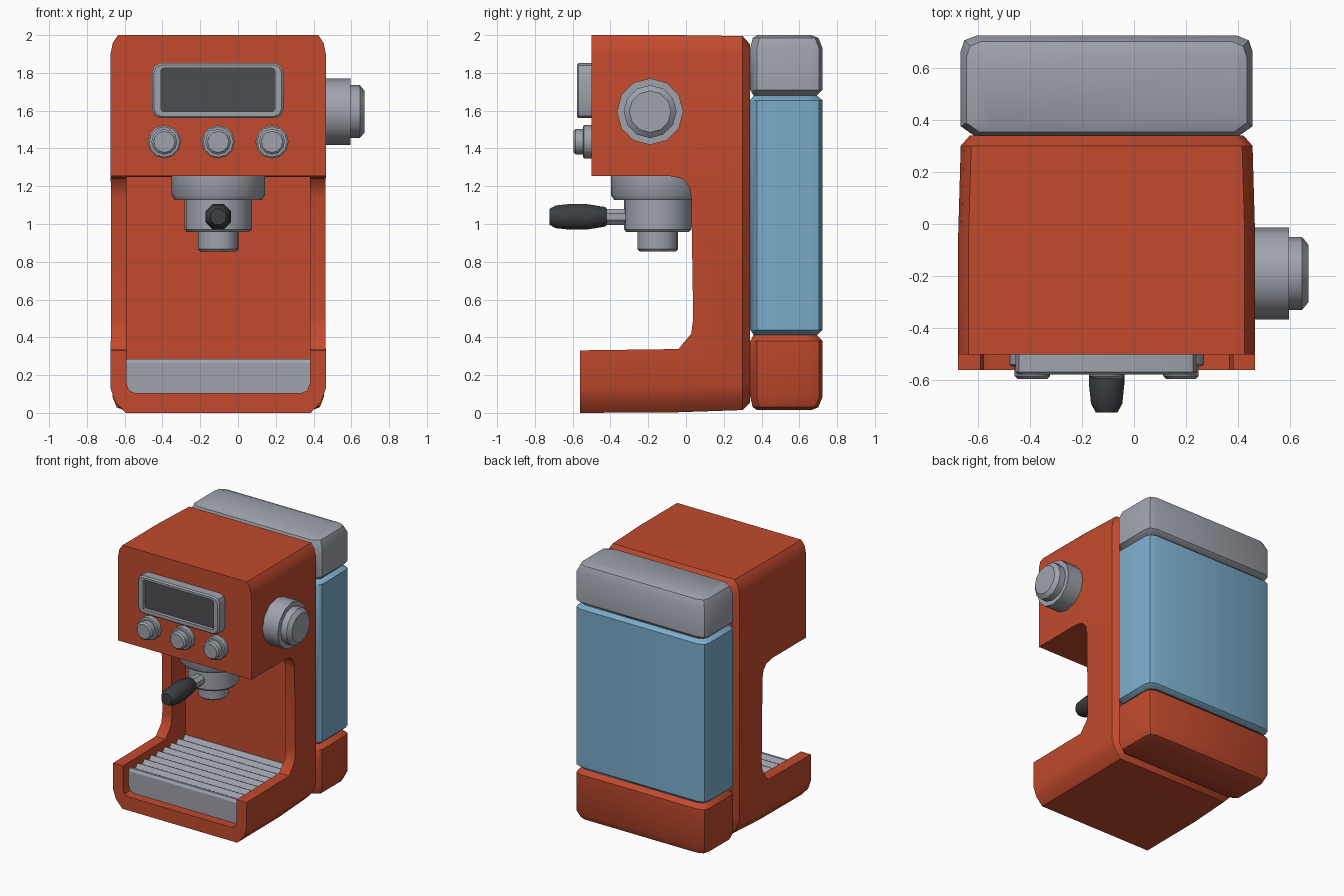
import bpy, bmesh, math
from mathutils import Vector

if "Cube" in bpy.data.objects:
    bpy.data.objects.remove(bpy.data.objects["Cube"])

CX = -0.105  # centre line of the machine body


def material(name, rgb):
    m = bpy.data.materials.new(name)
    m.diffuse_color = (*rgb, 1)
    m.use_nodes = True
    m.node_tree.nodes["Principled BSDF"].inputs["Base Color"].default_value = m.diffuse_color
    return m


RED = material("orange_red_enamel", (0.54, 0.068, 0.026))
GREY = material("light_grey_metal", (0.35, 0.365, 0.415))
BLUE = material("blue_tank", (0.20, 0.42, 0.60))
SCREEN = material("dark_screen", (0.07, 0.078, 0.085))
BLACK = material("black_grip", (0.045, 0.05, 0.055))


def shade(ob, angle=35):
    ob.data.shade_smooth()
    ob.data.set_sharp_from_angle(angle=math.radians(angle))


def loft(name, rings, mat, angle=35):
    """Skin equal-length rings of points and cap both ends."""
    bm = bmesh.new()
    vr = [[bm.verts.new(p) for p in r] for r in rings]
    n = len(vr[0])
    for a, b in zip(vr, vr[1:]):
        for i in range(n):
            bm.faces.new((a[i], a[(i + 1) % n], b[(i + 1) % n], b[i]))
    bm.faces.new(vr[0])
    bm.faces.new(vr[-1])
    bmesh.ops.recalc_face_normals(bm, faces=bm.faces)
    me = bpy.data.meshes.new(name)
    bm.to_mesh(me)
    bm.free()
    me.materials.append(mat)
    ob = bpy.data.objects.new(name, me)
    bpy.context.collection.objects.link(ob)
    shade(ob, angle)
    return ob


def lathe(name, profile, centre, axis, mat, n=12, angle=35):
    """Turn (radius, distance) pairs about an axis through centre."""
    ax = Vector(axis)
    u = ax.orthogonal().normalized()
    v = ax.cross(u)
    rings = []
    for r, h in profile:
        rings.append([Vector(centre) + ax * h
                      + u * r * math.cos((i + 0.5) * math.tau / n)
                      + v * r * math.sin((i + 0.5) * math.tau / n) for i in range(n)])
    return loft(name, rings, mat, angle)


def cut(ob, *cutters):
    bpy.context.view_layer.objects.active = ob
    for c in cutters:
        c.hide_render = True
        m = ob.modifiers.new("cut", "BOOLEAN")
        m.operation, m.object, m.solver = "DIFFERENCE", c, "EXACT"
        bpy.ops.object.modifier_apply(modifier=m.name)
        bpy.data.objects.remove(c, do_unlink=True)
    shade(ob)


def rounded(x0, x1, z0, z1, c, y):
    """Rectangle facing -y with two-step rounded corners."""
    k = c * 0.29
    pts = []
    for x, z, sx, sz in ((x0, z0, 1, 1), (x1, z0, -1, 1), (x1, z1, -1, -1), (x0, z1, 1, -1)):
        q = [(x, z + sz * c), (x + sx * k, z + sz * k), (x + sx * c, z)]
        pts += q if sx == sz else q[::-1]
    return [(px, y, pz) for px, pz in pts]


# Body: front outline run backwards, then cut to the C-shaped side profile
def body_ring(y, w, z0, z1, d=0.0):
    half = [(w - 0.08 , z0), (w - 0.025, z0 + 0.06), (w, z0 + 0.13),
            (w, z1 - 0.10), (w - 0.012, z1 - 0.04), (w - 0.04, z1)]
    pts = half + [(-a, b) for a, b in reversed(half)]
    return [(CX + a, y, b) for a, b in pts]


body = loft("body", [body_ring(-0.56, 0.57, 0, 2), body_ring(-0.05, 0.57, 0.003, 2),
                     body_ring(0.30, 0.56, 0.015, 1.995), body_ring(0.34, 0.525, 0.055, 1.95)], RED)
side = [(-1, 0.325), (-0.04, 0.338), (0.028, 0.42), (0.038, 0.5), (0.028, 1.14), (0.016, 1.2),
        (-0.02, 1.24), (-0.09, 1.255), (-0.5, 1.255), (-0.5, 2.2), (-1, 2.2)]
gap = loft("gap_cutter", [[(x, y, z) for y, z in side] for x in (-1, 1)], RED)
recess = loft("recess_cutter", [[(x, y, z) for x, z in (
    (-0.59, 1.25), (-0.59, 0.155), (-0.577, 0.118), (-0.545, 0.105),
    (0.335, 0.105), (0.367, 0.118), (0.38, 0.155), (0.38, 1.25))] for y in (-0.7, 0.2)], RED)
cut(body, gap, recess)

# Drip tray: grey block with ridges running across
N, Y0, Y1 = 8, -0.49, 0.2
top = [(Y0, 0.265), (Y0 + 0.012, 0.285)]
step = (Y1 - Y0 - 0.03) / N
for i in range(N):
    y = Y0 + 0.03 + i * step
    top += [(y, 0.285), (y + step * 0.3, 0.255), (y + step * 0.65, 0.255), (y + step * 0.95, 0.285)]
tray_profile = [(Y0, 0.155)] + top + [(Y1, 0.285), (Y1, 0.155)]
loft("drip_tray_grille", [[(x, y, z) for y, z in tray_profile] for x in (-0.59, 0.38)], GREY, 20)
loft("drip_tray_base", [[(x, y, z) for x, z in (
    (-0.59, 0.156), (-0.577, 0.118), (-0.545, 0.105), (0.335, 0.105), (0.367, 0.118), (0.38, 0.156))]
    for y in (Y0, Y1)], GREY)


# Water tank stack at the back
def slab(name, levels, mat):
    rings = []
    for z, d in levels:
        w, f, b = 0.56 - d, 0.34 + d * 0.6, 0.723 - d
        half = [(w - 0.05, f), (w, f + 0.035), (w, b - 0.06), (w - 0.014, b - 0.018), (w - 0.06, b)]
        rings.append([(CX + x, y, z) for x, y in half + [(-x, y) for x, y in reversed(half)]])
    return loft(name, rings, mat, 40)


slab("tank_foot", [(0.015, 0.06), (0.03, 0.022), (0.085, 0), (0.38, 0), (0.412, 0.03)], RED)
slab("water_tank", [(0.412, 0.03), (0.44, 0), (1.655, 0), (1.68, 0.03)], BLUE)
slab("tank_lid", [(1.68, 0.03), (1.71, 0), (1.93, 0), (1.985, 0.022), (2.0, 0.06)], GREY)

# Display: bezel with sunken screen
bezel = loft("display_bezel", [rounded(-0.455, 0.24, 1.56, 1.852, 0.045, -0.49),
                               rounded(-0.455, 0.24, 1.56, 1.852, 0.045, -0.568),
                               rounded(-0.445, 0.23, 1.57, 1.842, 0.04, -0.578)], GREY)
cut(bezel, loft("screen_cutter", [rounded(-0.408, 0.195, 1.595, 1.825, 0.015, y) for y in (-0.7, -0.545)], GREY))
loft("display_screen", [rounded(-0.408, 0.195, 1.595, 1.825, 0.015, y) for y in (-0.54, -0.55)], SCREEN)

# Three front buttons
for i in range(3):
    lathe(f"button_{i + 1}", [(0.088, -0.02), (0.088, 0.04), (0.08, 0.046), (0.068, 0.046),
                              (0.068, 0.084), (0.056, 0.095)],
          (CX + (i - 1) * 0.285, -0.5, 1.435), (0, -1, 0), GREY)

# Steam knob on the right side
lathe("side_knob", [(0.176, -0.03), (0.176, 0.135), (0.14, 0.135), (0.14, 0.185), (0.11, 0.21)],
      (0.46, -0.19, 1.595), (1, 0, 0), GREY)

# Brew group, filter holder and spout
lathe("brew_group", [(0.247, 0), (0.247, 0.105), (0.23, 0.13), (0.178, 0.13), (0.178, 0.285),
                     (0.165, 0.3), (0.107, 0.3), (0.107, 0.39), (0.095, 0.402)],
      (CX, -0.15, 1.257), (0, 0, -1), GREY, 20)

# Filter holder handle
lathe("handle_neck", [(0.046, 0), (0.046, 0.14)], (CX, -0.30, 1.038), (0, -1, 0), GREY, 8)
lathe("handle_grip", [(0.048, 0), (0.056, 0.008), (0.072, 0.10), (0.074, 0.19), (0.065, 0.27), (0.045, 0.303)],
      (CX, -0.42, 1.038), (0, -1, 0), BLACK, 8, 50)
